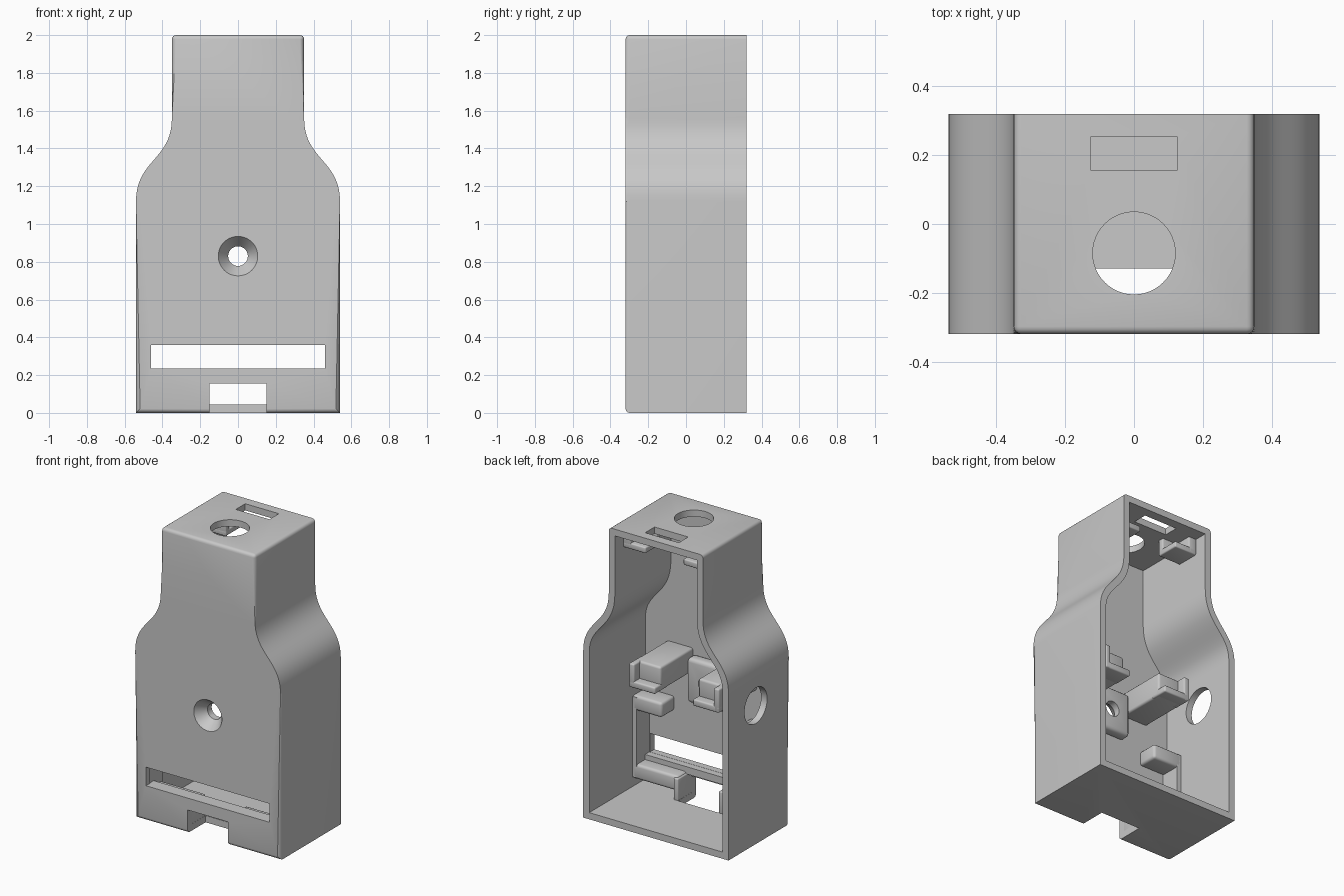
import bpy, bmesh, math
from mathutils import Vector, Matrix
from mathutils.geometry import interpolate_bezier

cube = bpy.data.objects.get("Cube")
if cube:
    bpy.data.objects.remove(cube, do_unlink=True)

grey = bpy.data.materials.new("light grey plastic")
grey.use_nodes = True
colour = (0.58, 0.58, 0.58, 1)
grey.diffuse_color = colour
grey.node_tree.nodes["Principled BSDF"].inputs["Base Color"].default_value = colour

HALF_W, NECK_W, FRONT, BACK, WALL = 0.54, 0.35, -0.32, 0.32, 0.045
INNER = FRONT + WALL - 0.01  # parts sink slightly into the front wall


def make_object(name, bm):
    mesh = bpy.data.meshes.new(name)
    bmesh.ops.recalc_face_normals(bm, faces=bm.faces)
    bm.to_mesh(mesh)
    bm.free()
    mesh.materials.append(grey)
    obj = bpy.data.objects.new(name, mesh)
    bpy.context.collection.objects.link(obj)
    return obj


def activate(obj):
    bpy.ops.object.select_all(action="DESELECT")
    obj.select_set(True)
    bpy.context.view_layer.objects.active = obj


def apply(obj, kind, **settings):
    mod = obj.modifiers.new(kind.title(), kind)
    for key, value in settings.items():
        setattr(mod, key, value)
    activate(obj)
    bpy.ops.object.modifier_apply(modifier=mod.name)


def box(name, x, y, z, bevel=0.012, mirror=False):
    bm = bmesh.new()
    bmesh.ops.create_cube(bm, size=1)
    for v in bm.verts:
        v.co = Vector([(r[0] + r[1]) / 2 + c * (r[1] - r[0])
                       for r, c in zip((x, y, z), v.co)])
    if bevel:
        bmesh.ops.bevel(bm, geom=bm.edges[:], offset=bevel, segments=3,
                        profile=0.5, affect="EDGES")
    obj = make_object(name, bm)
    if mirror:
        apply(obj, "MIRROR")
    return obj


def rod(name, centre, axis, r1, r2, depth):
    # r1 is at the negative end of the axis
    bm = bmesh.new()
    bmesh.ops.create_cone(bm, cap_ends=True, segments=48, radius1=r1,
                          radius2=r2, depth=depth)
    turn = Vector((0, 0, 1)).rotation_difference(Vector(axis)).to_matrix().to_4x4()
    bm.transform(Matrix.Translation(centre) @ turn)
    return make_object(name, bm)


def prism(outline, y0, y1):
    bm = bmesh.new()
    rings = [[bm.verts.new((p.x, y, p.z)) for p in outline] for y in (y0, y1)]
    for ring in rings:
        bm.faces.new(ring)
    for i in range(len(outline)):
        bm.faces.new((rings[0][i - 1], rings[0][i], rings[1][i], rings[1][i - 1]))
    return bm


def inset(outline, distance):
    # the outline runs anticlockwise seen from the front
    points = []
    for i, p in enumerate(outline):
        a = (p - outline[i - 1]).normalized()
        b = (outline[(i + 1) % len(outline)] - p).normalized()
        inward = Vector((-a.z - b.z, 0, a.x + b.x))
        points.append(p + inward * distance / (1 + a.dot(b)))
    return points


def cut(target, cutter, keep=False):
    cutter.hide_render = True
    apply(target, "BOOLEAN", object=cutter, operation="DIFFERENCE", solver="EXACT")
    if not keep:
        bpy.data.objects.remove(cutter, do_unlink=True)


# Shell: bottle-shaped solid with rounded front edges, hollowed from the back
curve = interpolate_bezier(Vector((HALF_W, 0, 1.12)), Vector((HALF_W, 0, 1.34)),
                           Vector((NECK_W, 0, 1.34)), Vector((NECK_W, 0, 1.56)), 20)
side = [Vector((HALF_W, 0, 0))] + list(curve) + [Vector((NECK_W, 0, 2))]
outline = side + [Vector((-p.x, 0, p.z)) for p in reversed(side)]
bm = prism(outline, FRONT, BACK)
rounded = [e for e in bm.edges if all(v.co.y < 0 for v in e.verts)
           or all(v.co.z > 1.99 for v in e.verts)
           and abs(e.verts[0].co.x - e.verts[1].co.x) < 0.01]
bmesh.ops.bevel(bm, geom=rounded, offset=0.022, segments=4, profile=0.5, affect="EDGES")
shell = make_object("shell", bm)
cavity = prism(inset(outline, WALL), FRONT + WALL, BACK + 0.1)
cut(shell, make_object("cavity_cutter", cavity))

# Openings in the shell
cut(shell, box("slot_cutter", (-0.46, 0.46), (-0.5, -0.2), (0.235, 0.36), 0))
cut(shell, box("notch_cutter", (-0.15, 0.15), (-0.5, -0.13), (-0.1, 0.155), 0))
cut(shell, box("top_slot_cutter", (-0.125, 0.125), (0.155, 0.255), (1.9, 2.1), 0))
cut(shell, rod("top_hole_cutter", (0, -0.085, 2), (0, 0, 1), 0.12, 0.12, 0.2))
cut(shell, rod("side_hole_cutter", (-HALF_W, 0.03, 0.93), (1, 0, 0), 0.12, 0.12, 0.2))

# Screw boss with a countersunk hole through the front wall
boss = box("screw_boss", (-0.14, 0.14), (INNER, -0.205), (0.68, 0.98), 0.025)
sink = rod("countersink_cutter", (0, FRONT + 0.03, 0.83), (0, 1, 0), 0.112, 0.052, 0.08)
bore = rod("bore_cutter", (0, FRONT + 0.1, 0.83), (0, 1, 0), 0.052, 0.052, 0.4)
for cutter in (sink, bore):
    cut(shell, cutter, keep=True)
    cut(boss, cutter)

# Long support arms with an L-shaped lip at the rear end
box("support_arm", (0.14, 0.335), (INNER, 0.07), (0.86, 1.02), 0.015, True)
box("arm_side_lip", (0.295, 0.335), (0.0, 0.13), (0.86, 1.02), 0.01, True)
box("arm_bottom_lip", (0.14, 0.335), (0.0, 0.13), (0.86, 0.905), 0.01, True)

# Holder around the front slot
box("upper_holder", (0.28, 0.5), (INNER, -0.14), (0.56, 0.66), 0.018, True)
box("lower_holder", (0.16, 0.5), (INNER, -0.14), (0.1, 0.2), 0.018, True)
box("holder_side", (0.465, 0.505), (INNER, -0.14), (0.11, 0.65), 0, True)
box("slot_sill", (-0.47, 0.47), (INNER, -0.23), (0.185, 0.234), 0)
box("notch_cheek", (0.151, 0.185), (INNER, -0.13), (0.02, 0.19), 0.008, True)

# Brackets hanging under the top
box("top_bracket_ledge", (0.14, 0.31), (0.07, 0.23), (1.845, 1.885), 0.008, True)
box("top_bracket_side", (0.25, 0.31), (0.07, 0.23), (1.845, 1.965), 0.008, True)
box("top_bracket_stop", (0.14, 0.31), (0.07, 0.11), (1.845, 1.965), 0.008, True)

for obj in bpy.context.collection.objects:
    if obj.type == "MESH" and grey.name in obj.data.materials:
        activate(obj)
        bpy.ops.object.shade_smooth_by_angle(angle=math.radians(35))
